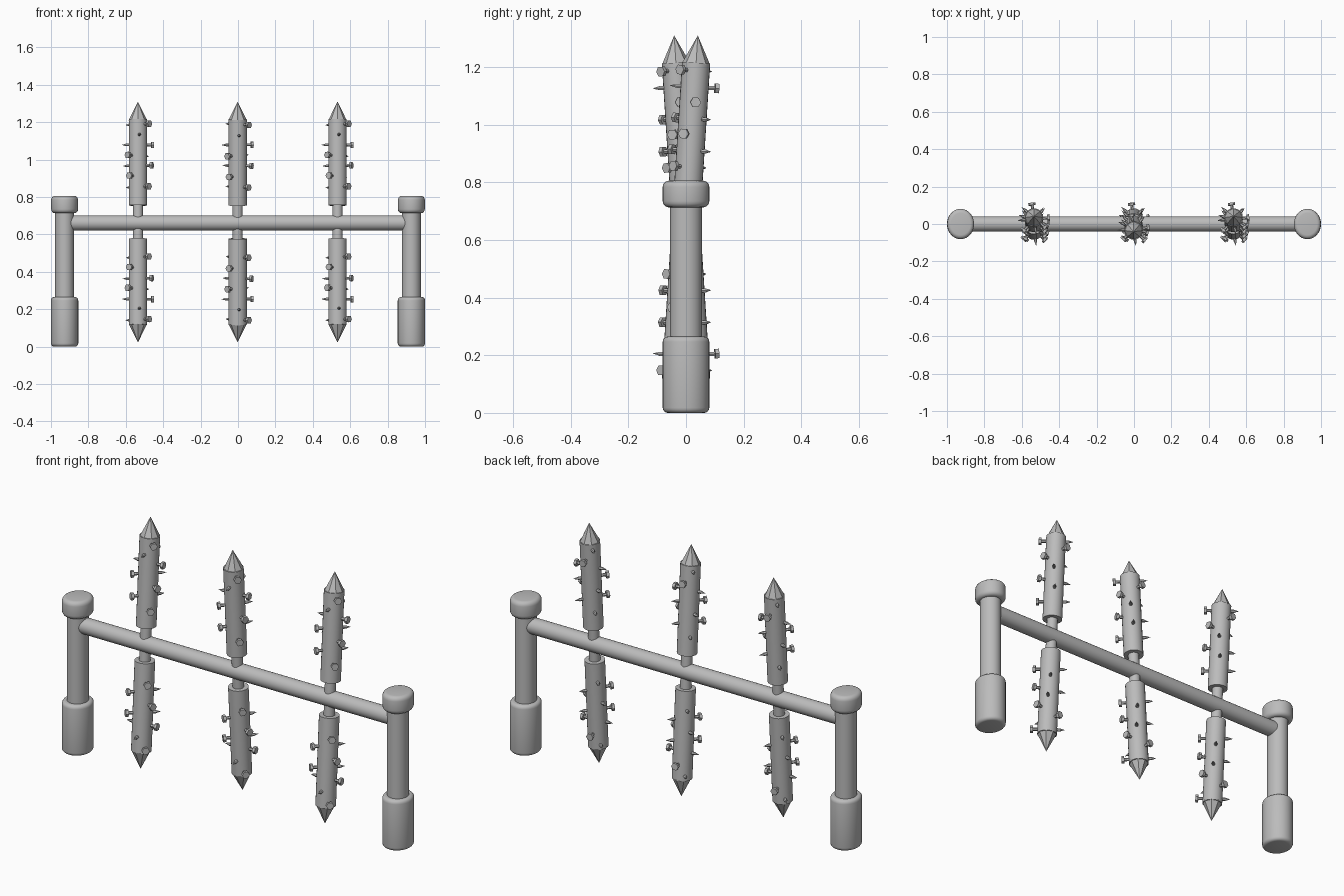
import bpy, bmesh, math
from mathutils import Matrix, Vector

cube = bpy.data.objects.get("Cube")
if cube:
    bpy.data.objects.remove(cube, do_unlink=True)

# One steel grey for everything
steel = bpy.data.materials.new("steel_grey")
steel.use_nodes = True
GREY = (0.5, 0.5, 0.5, 1.0)
steel.diffuse_color = GREY
steel.node_tree.nodes["Principled BSDF"].inputs["Base Color"].default_value = GREY


def lathe(bm, profile, sides, matrix=Matrix(), phase=0.0):
    """Spin (radius, z) points round z; zero radius closes to a point."""
    rings = []
    for r, z in profile:
        if r == 0:
            rings.append([bm.verts.new(matrix @ Vector((0, 0, z)))])
            continue
        angles = [phase + math.tau * i / sides for i in range(sides)]
        rings.append([bm.verts.new(matrix @ Vector((r * math.cos(a), r * math.sin(a), z)))
                      for a in angles])
    for low, high in zip(rings, rings[1:]):
        for i in range(sides):
            j = (i + 1) % sides
            if len(low) == 1:
                bm.faces.new((low[0], high[j], high[i]))
            elif len(high) == 1:
                bm.faces.new((low[i], low[j], high[0]))
            else:
                bm.faces.new((low[i], low[j], high[j], high[i]))
    for ring in (rings[0], rings[-1]):
        if len(ring) > 1:
            bm.faces.new(ring)


def finish(name, bm, matrix=Matrix()):
    bmesh.ops.recalc_face_normals(bm, faces=bm.faces)
    mesh = bpy.data.meshes.new(name)
    bm.to_mesh(mesh)
    bm.free()
    mesh.materials.append(steel)
    obj = bpy.data.objects.new(name, mesh)
    obj.matrix_world = matrix
    bpy.context.collection.objects.link(obj)
    bpy.ops.object.select_all(action="DESELECT")
    obj.select_set(True)
    bpy.context.view_layer.objects.active = obj
    bpy.ops.object.shade_smooth_by_angle(angle=math.radians(32))
    return obj


def rounded(radius, z0, z1, bevel, steps=4):
    """Profile of a cylinder with rounded rims."""
    arc = [(radius - bevel + bevel * math.sin(t), bevel - bevel * math.cos(t))
           for t in (math.pi / 2 * i / steps for i in range(steps + 1))]
    return [(r, z0 + h) for r, h in arc] + [(r, z1 - h) for r, h in reversed(arc)]


# End posts: foot, pole and cap, slightly deeper than wide
for side, sx in (("right", -1), ("left", 1)):
    place = Matrix.Translation((0.927 * sx, 0, 0))
    for part, profile, rx, ry in (
            ("foot", rounded(1, 0, 0.265, 0.02), 0.073, 0.081),
            ("pole", [(1, 0.2), (1, 0.76)], 0.051, 0.055),
            ("cap", rounded(1, 0.713, 0.806, 0.024), 0.072, 0.081)):
        bm = bmesh.new()
        if part != "pole":
            z0, z1, bevel = (0, 0.265, 0.018) if part == "foot" else (0.713, 0.806, 0.022)
            profile = [(r / 0.08, z) for r, z in rounded(0.08, z0, z1, bevel)]
        lathe(bm, profile, 32, Matrix.Diagonal((rx, ry, 1, 1)))
        finish(f"{side}_{part}", bm, place)

# Crossbar
bm = bmesh.new()
lathe(bm, [(0.041, -0.92), (0.041, 0.92)], 32, Matrix.Rotation(math.pi / 2, 4, "Y"))
finish("crossbar", bm, Matrix.Translation((0, 0, 0.661)))

# Nail running through a spike, along local z, hexagonal head at the top
NAIL = [(0, -0.088), (0.008, -0.062), (0.008, 0.071), (0.019, 0.071), (0.019, 0.085)]
# Height from the bar and heading of each nail head, in degrees
NAILS = [(0.523, -41), (0.466, 98), (0.413, 5), (0.356, 227),
         (0.302, -20), (0.245, 235), (0.188, -43)]

# Three double-ended spikes through the bar, leaning alternately
for name, x, lean in (("right", -0.535, 1), ("middle", -0.002, -1), ("left", 0.532, 1)):
    place = (Matrix.Translation((x, 0, 0.666))
             @ Matrix.Rotation(math.radians(-3.65 * lean), 4, "X"))

    bm = bmesh.new()
    lathe(bm, [(0.027, -0.12), (0.027, 0.12)], 24)
    finish(f"{name}_spike_neck", bm, place)

    for half, sz in (("upper", 1), ("lower", -1)):
        flip = Matrix.Diagonal((1, 1, sz, 1))
        # Round shaft with a faceted point
        bm = bmesh.new()
        lathe(bm, [(0.049, 0.089), (0.049, 0.55)], 24, flip)
        lathe(bm, [(0.0495, 0.545), (0, 0.645)], 8, flip)
        finish(f"{name}_{half}_spike", bm, place)

        bm = bmesh.new()
        for z, heading in NAILS:
            aim = (Matrix.Translation((0, 0, z * sz))
                   @ Matrix.Rotation(math.radians(heading), 4, "Z")
                   @ Matrix.Rotation(math.pi / 2, 4, "Y"))
            lathe(bm, NAIL, 6, aim, math.pi / 2)
        finish(f"{name}_{half}_nails", bm, place)
